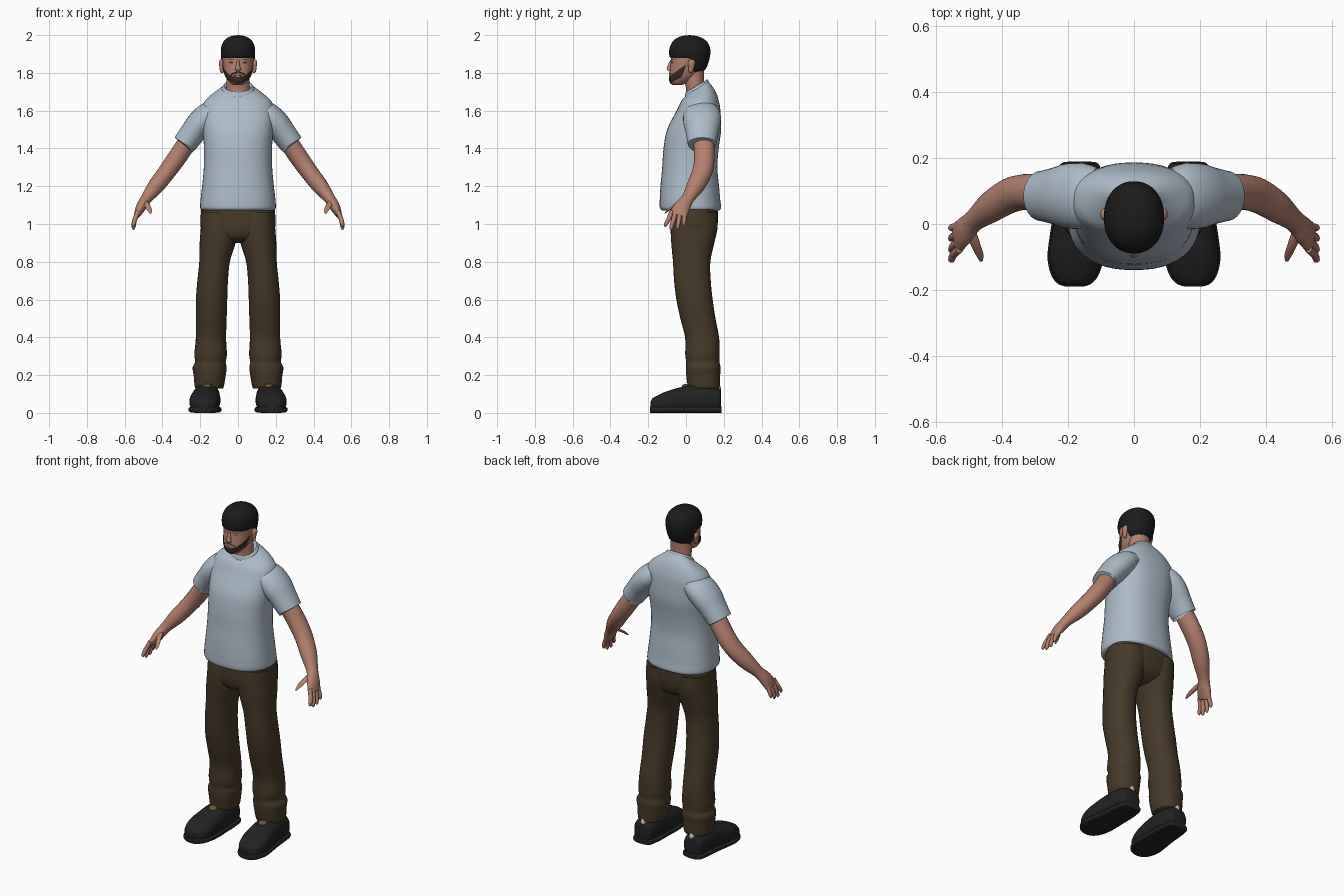
import bpy, bmesh, math
from mathutils import Vector

X, Y, Z = Vector((1, 0, 0)), Vector((0, 1, 0)), Vector((0, 0, 1))


def material(name, rgb):
    m = bpy.data.materials.new(name)
    m.diffuse_color = (*rgb, 1)
    return m


SKIN = material("skin", (0.46, 0.215, 0.155))
SHIRT = material("pale blue cotton", (0.42, 0.50, 0.58))
TROUSER = material("dark brown cloth", (0.060, 0.041, 0.021))
SHOE = material("black leather", (0.016, 0.016, 0.017))
HAIR = material("black hair", (0.011, 0.011, 0.011))
BEARD = material("brown beard", (0.040, 0.024, 0.016))
EYE = material("eye grey", (0.20, 0.21, 0.23))
LIP = material("lip", (0.30, 0.12, 0.09))
SOCK = material("pale sock", (0.55, 0.58, 0.60))
TAN = material("tan lace", (0.16, 0.09, 0.04))


def smooth_keys(keys, steps):
    """Catmull-Rom interpolation through rows of numbers."""
    out = []
    for i in range(len(keys) - 1):
        p0, p1, p2, p3 = (keys[min(max(i + k, 0), len(keys) - 1)] for k in (-1, 0, 1, 2))
        for s in range(steps):
            t = s / steps
            out.append([0.5 * (2 * b + (c - a) * t + (2 * a - 5 * b + 4 * c - d) * t * t
                               + (3 * b - a - 3 * c + d) * t ** 3)
                        for a, b, c, d in zip(p0, p1, p2, p3)])
    return out + [list(keys[-1])]


def unit(theta, power):
    c, s = math.cos(theta), math.sin(theta)
    return (math.copysign(abs(c) ** (2 / power), c), math.copysign(abs(s) ** (2 / power), s))


def grid_object(name, rows, mat, closed, mirror=False):
    """Skin rows of points; closed rows get end caps."""
    bm = bmesh.new()
    vs = [[bm.verts.new(p) for p in row] for row in rows]
    n = len(vs[0])
    for lo, hi in zip(vs, vs[1:]):
        for i in range(n if closed else n - 1):
            j = (i + 1) % n
            bm.faces.new((lo[i], lo[j], hi[j], hi[i]))
    if closed:
        bm.faces.new(vs[0][::-1])
        bm.faces.new(vs[-1])
        bmesh.ops.recalc_face_normals(bm, faces=bm.faces)
    me = bpy.data.meshes.new(name)
    bm.to_mesh(me)
    bm.free()
    me.materials.append(mat)
    ob = bpy.data.objects.new(name, me)
    bpy.context.collection.objects.link(ob)
    if mirror:
        ob.modifiers.new("mirror", "MIRROR").use_mirror_merge = False
    bpy.ops.object.select_all(action="DESELECT")
    ob.select_set(True)
    bpy.context.view_layer.objects.active = ob
    bpy.ops.object.shade_smooth_by_angle(angle=math.radians(50))
    return ob


def loft(name, keys, mat, axes=(X, Y), segs=32, steps=5, power=2.0, mirror=False):
    """Rings from keys (x, y, z, half u, half v, tilt); axes None follows the path."""
    keys = smooth_keys([(*k, 0) if len(k) == 5 else k for k in keys], steps)
    rows = []
    for i, (x, y, z, a, b, tilt) in enumerate(keys):
        if axes:
            u, v = axes
        else:
            p, q = keys[max(i - 1, 0)], keys[min(i + 1, len(keys) - 1)]
            d = (Vector(q[:3]) - Vector(p[:3])).normalized()
            u = (Y - d * Y.dot(d)).normalized()
            v = d.cross(u)
        row = []
        for k in range(segs):
            c, s = unit(2 * math.pi * k / segs, power)
            pt = Vector((x, y, z + tilt * s)) + u * a * c + v * b * s
            pt.z = max(pt.z, 0)
            row.append(pt)
        rows.append(row)
    return grid_object(name, rows, mat, True, mirror)


# Shirt body with a tilted neckline, and collar band
loft("shirt_body", [
    (0, .025, 1.072, .188, .150), (0, .024, 1.085, .200, .162), (0, .021, 1.13, .198, .160),
    (0, .020, 1.2, .190, .155), (0, .020, 1.3, .181, .146), (0, .027, 1.4, .180, .146),
    (0, .043, 1.5, .187, .143), (0, .066, 1.6, .190, .116), (0, .074, 1.65, .176, .100),
    (0, .075, 1.69, .132, .080, .015), (0, .062, 1.715, .088, .062, .032),
    (0, .058, 1.722, .074, .055, .034), (0, .058, 1.715, .066, .050, .034)],
    SHIRT, segs=48, power=2.35)
loft("shirt_collar", [
    (0, .058, 1.708, .086, .064, .034), (0, .058, 1.722, .083, .062, .034),
    (0, .057, 1.732, .074, .056, .034), (0, .057, 1.722, .066, .050, .034)], SHIRT, steps=3)
loft("shirt_sleeves", [
    (.11, .085, 1.60, .085, .060), (.155, .085, 1.575, .099, .070), (.20, .085, 1.532, .098, .072),
    (.24, .085, 1.482, .086, .067), (.275, .085, 1.434, .077, .064), (.282, .085, 1.424, .075, .062),
    (.277, .085, 1.431, .064, .054)], SHIRT, None, mirror=True)

# Arms, fingers, thumbs
loft("arms", [
    (.24, .09, 1.475, .056, .050), (.30, .097, 1.385, .055, .050), (.345, .095, 1.32, .054, .049),
    (.385, .082, 1.265, .053, .046), (.435, .050, 1.20, .047, .043), (.485, .010, 1.135, .034, .030),
    (.513, -.020, 1.09, .043, .027), (.533, -.040, 1.05, .047, .017), (.536, -.043, 1.043, .040, .010)],
    SKIN, None, segs=24, mirror=True)
for i, (y0, y1, tip) in enumerate([(-.076, -.108, .985), (-.053, -.078, .970),
                                   (-.030, -.044, .972), (-.008, -.012, .990)]):
    loft(f"finger_{i + 1}", [
        (.528, y0, 1.07, .012, .012), (.546, (y0 + y1) / 2, 1.025, .012, .012),
        (.553, y1, tip + .012, .010, .010), (.553, y1, tip, .004, .004)],
        SKIN, None, segs=12, steps=3, mirror=True)
loft("thumbs", [
    (.497, -.020, 1.12, .018, .016), (.480, -.062, 1.098, .015, .014),
    (.468, -.092, 1.075, .012, .012), (.463, -.112, 1.058, .005, .005)],
    SKIN, (X, (Y + Z * 2).normalized()), segs=12, steps=3, mirror=True)

# Trousers
loft("trouser_seat", [
    (0, .040, .90, .07, .06), (0, .040, .93, .15, .105), (0, .043, .98, .196, .122),
    (0, .046, 1.05, .197, .123), (0, .046, 1.10, .192, .118)], TROUSER, segs=40, power=2.4)
loft("trouser_legs", [
    (.152, .095, .128, .068, .078), (.152, .095, .14, .077, .085), (.150, .091, .20, .085, .090),
    (.150, .091, .24, .090, .092), (.146, .089, .27, .081, .088), (.145, .087, .31, .086, .091),
    (.143, .085, .40, .080, .090), (.141, .063, .50, .081, .093), (.140, .045, .60, .083, .096),
    (.134, .034, .70, .081, .097), (.124, .030, .80, .081, .099), (.108, .036, .90, .095, .114),
    (.099, .043, .98, .098, .124), (.098, .046, 1.06, .098, .120)], TROUSER, power=2.2, mirror=True)

# Shoes, soles, sock tabs and laces
shoe = [(.165, .186, .065, .030, .040), (.165, .174, .068, .056, .062), (.165, .10, .075, .068, .074),
        (.168, .03, .075, .072, .075), (.172, -.04, .067, .079, .066), (.177, -.10, .058, .080, .057),
        (.179, -.15, .047, .068, .046), (.180, -.178, .042, .046, .034), (.180, -.187, .040, .020, .018)]
loft("shoes", shoe, SHOE, (X, Z), power=2.5, mirror=True)
loft("soles", [(x, y * 1.015, .017, a + .005, .017) for x, y, z, a, b in shoe],
     SHOE, (X, Z), power=4, mirror=True)
loft("sock_tabs", [(.160, .155, .10, .022, .026), (.160, .156, .125, .024, .030),
                   (.160, .155, .145, .018, .025)], SOCK, segs=16, steps=2, mirror=True)
loft("lace_knots", [(.165, .0, .13, .026, .022), (.165, .0, .147, .024, .020),
                    (.165, .005, .153, .012, .012)], TAN, segs=16, steps=2, mirror=True)

# Neck and head: sections are (z, front y, back y, half width)
loft("neck", [(0, .058, 1.66, .072, .062), (0, .052, 1.71, .063, .052), (0, .045, 1.75, .061, .050),
              (0, .045, 1.82, .060, .052)], SKIN)
sections = [(1.737, -.074, -.020, .026), (1.745, -.081, .005, .040), (1.76, -.086, .030, .053),
            (1.785, -.087, .068, .067), (1.82, -.084, .097, .076), (1.86, -.080, .114, .081),
            (1.90, -.082, .122, .084), (1.93, -.080, .120, .083), (1.96, -.066, .106, .072),
            (1.98, -.042, .080, .052), (1.99, -.016, .052, .030), (1.994, .018, .020, .001)]
loft("head", [(0, (f + b) / 2, z, w, (b - f) / 2) for z, f, b, w in sections],
     SKIN, segs=48, steps=4, power=2.15)
fine = smooth_keys(sections, 6)


def head_point(theta, z, off):
    """Point on the head surface, pushed outward by off."""
    i = 0
    while i < len(fine) - 2 and fine[i + 1][0] < z:
        i += 1
    p, q = fine[i], fine[i + 1]
    t = min(max((z - p[0]) / (q[0] - p[0]), 0), 1)
    f, b, w = (p[k] + (q[k] - p[k]) * t for k in (1, 2, 3))
    c, s = unit(theta, 2.15)
    return Vector((c * (w + off), (f + b) / 2 + s * ((b - f) / 2 + off), z))


def patch(name, start, end, low, high, off, mat, rows=4, cols=20, lift=0):
    """Thin shell on the head between two angles from the front and two heights."""
    grid = []
    for r in range(rows + 1):
        t = r / rows
        ease = 1 - (1 - t) ** 2 if lift else t
        row = []
        for c in range(cols + 1):
            a = start + (end - start) * c / cols
            z = low(a) + (high(a) - low(a)) * ease
            pt = head_point(a - math.pi / 2, z, (-.003 if r == 0 else off) * (1 - t ** 8 if lift else 1))
            pt.z += lift * t
            row.append(pt)
        grid.append(row)
    return grid_object(name, grid, mat, False)


def hairline(a):
    s = min(max((-math.cos(a) + .05) / .55, 0), 1)
    return 1.874 - .076 * s * s * (3 - 2 * s)


def flat(z):
    return lambda a: z


# Hair, beard and facial features
patch("hair", -math.pi, math.pi, hairline, flat(1.994), .007, HAIR, 18, 72, .006)
patch("beard", -1.45, 1.45, lambda a: 1.738 + .030 * (a / 1.45) ** 2,
      lambda a: 1.779 + .066 * (a / 1.45) ** 2, .003, BEARD, 6, 32)
patch("moustache", -.50, .50, lambda a: 1.797 - .012 * (a / .5) ** 2,
      lambda a: 1.806 - .010 * (a / .5) ** 2, .003, BEARD, 3, 12)
patch("lips", -.30, .30, flat(1.783), lambda a: 1.795 - .008 * (a / .3) ** 2, .003, LIP, 3, 10)
for side, s in (("left", 1), ("right", -1)):
    a, b = sorted((s * .28, s * .56))
    patch(f"{side}_eye", a, b, lambda t, s=s: 1.850 + .003 * abs(t * s - .42) / .14,
          lambda t, s=s: 1.858 - .004 * (abs(t * s - .42) / .14) ** 2, .0015, EYE, 2, 8)
    patch(f"{side}_eyelid", a, b, lambda t, s=s: 1.857 - .004 * (abs(t * s - .42) / .14) ** 2,
          lambda t, s=s: 1.860 - .004 * (abs(t * s - .42) / .14) ** 2, .002, BEARD, 2, 8)
    a, b = sorted((s * .22, s * .66))
    patch(f"{side}_eyebrow", a, b, flat(1.866), flat(1.871), .002, BEARD, 2, 8)
loft("nose", [(0, -.078, 1.868, .006, .006), (0, -.084, 1.845, .009, .010), (0, -.088, 1.826, .013, .014),
              (0, -.086, 1.815, .017, .012), (0, -.082, 1.808, .010, .006)], SKIN, segs=16, steps=3)
loft("ears", [(.082, .026, 1.799, .004, .005), (.086, .025, 1.806, .009, .010),
              (.088, .028, 1.83, .010, .016), (.090, .030, 1.855, .012, .019),
              (.088, .030, 1.868, .008, .012), (.086, .030, 1.872, .003, .004)],
     SKIN, segs=16, steps=3, mirror=True)
